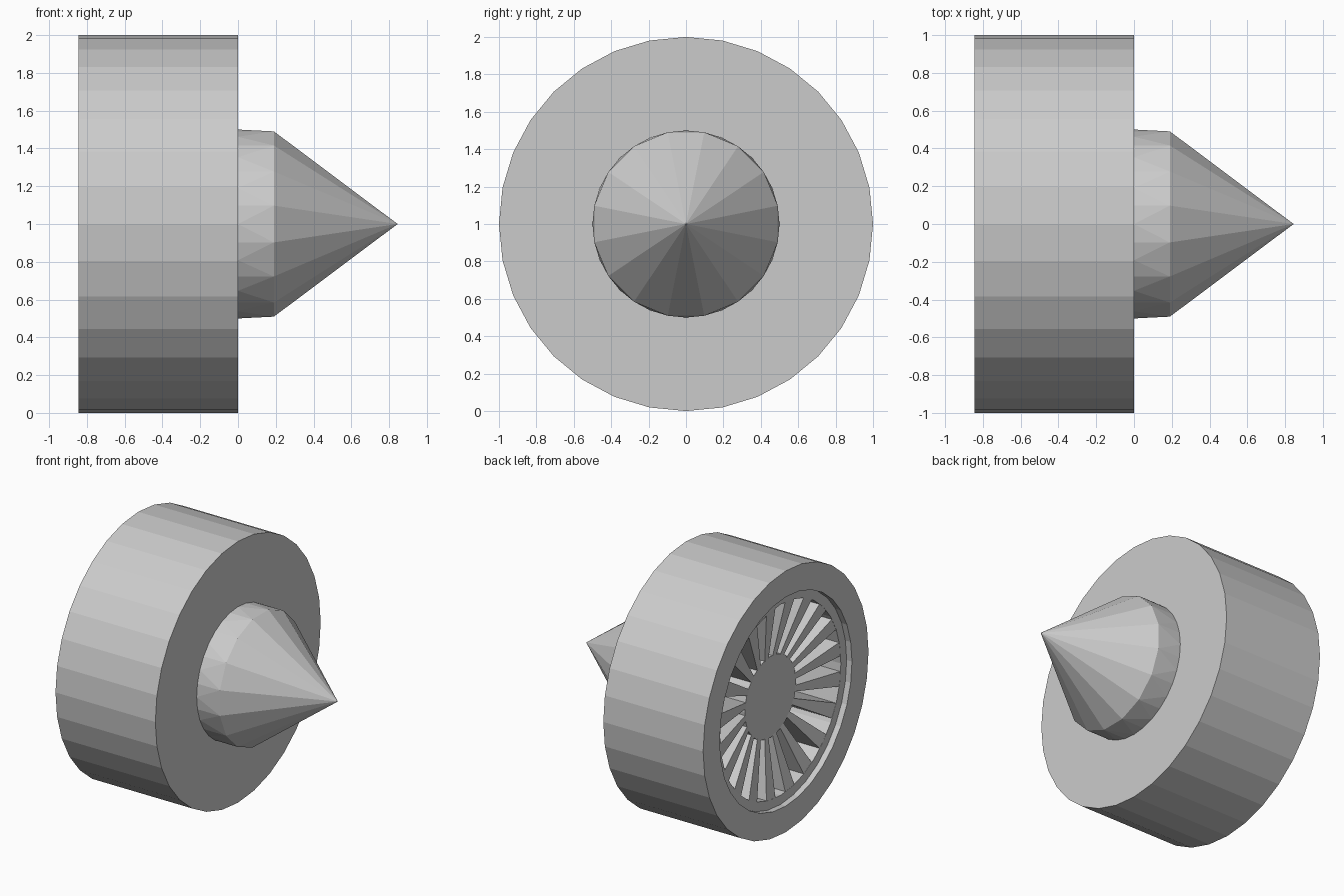
import bpy, bmesh
from math import sin, cos, pi

cube = bpy.data.objects.get("Cube")
if cube:
    bpy.data.objects.remove(cube)

BACK = -0.845          # open side of the casing
BLADES = 20
FLOOR = BACK + 0.4     # bottom of the slots between blades

grey = bpy.data.materials.new("light_grey")
grey.use_nodes = True
grey.diffuse_color = (0.6, 0.6, 0.6, 1)
grey.node_tree.nodes["Principled BSDF"].inputs["Base Color"].default_value = (0.6, 0.6, 0.6, 1)


def point(x, r, a):
    """Point at angle a around the x axis, measured from the top."""
    return (x, r * sin(a), 1 + r * cos(a))


def finish(bm, name):
    bmesh.ops.recalc_face_normals(bm, faces=bm.faces)
    mesh = bpy.data.meshes.new(name)
    bm.to_mesh(mesh)
    bm.free()
    mesh.materials.append(grey)
    obj = bpy.data.objects.new(name, mesh)
    bpy.context.collection.objects.link(obj)
    return obj


def ring(bm, x, r, sides, turn=0.0):
    return [bm.verts.new(point(x, r, 2 * pi * (i + turn) / sides)) for i in range(sides)]


def turned(name, profile, sides):
    """Closed solid turned around the x axis from (x, radius) pairs."""
    bm = bmesh.new()
    rings = [ring(bm, x, r, sides) for x, r in profile]
    for a, b in zip(rings, rings[1:]):
        for i in range(sides):
            j = (i + 1) % sides
            bm.faces.new((a[i], a[j], b[j], b[i]))
    bm.faces.new(rings[0])
    bm.faces.new(rings[-1])
    return finish(bm, name)


# Casing with a stepped recess on its open side
LIP = BACK + 0.045
turned("casing", [(0, 1), (BACK, 1), (BACK, 0.8), (LIP, 0.8),
                  (LIP, 0.73), (FLOOR, 0.73)], 32)

# Sunken hub disc
HUB = BACK + 0.13
turned("fan_hub", [(FLOOR, 0.31), (HUB, 0.31)], 32)

# Tapered blades sloping from the lip down to the hub
bm = bmesh.new()
half = pi / BLADES * 0.48
for k in range(BLADES):
    mid = 2 * pi * (k + 0.5) / BLADES
    front, rear = [], []
    for r, x, s in ((0.3, HUB, -1), (0.735, LIP, -1), (0.735, LIP, 1), (0.3, HUB, 1)):
        a = mid + s * half
        front.append(bm.verts.new(point(x, r, a)))
        rear.append(bm.verts.new(point(FLOOR + 0.01, r, a)))
    bm.faces.new(front)
    bm.faces.new(rear)
    for i in range(4):
        j = (i + 1) % 4
        bm.faces.new((front[i], front[j], rear[j], rear[i]))
finish(bm, "fan_blades")

# Nose: a collar going from 32 to 16 sides, then a pointed cone
bm = bmesh.new()
base = ring(bm, 0, 0.5, 32)
shoulder = ring(bm, 0.19, 0.5, 16, 0.5)
tip = bm.verts.new((0.845, 0, 1))
bm.faces.new(base)
for i in range(16):
    j = (i + 1) % 16
    a, b, c = base[2 * i], base[2 * i + 1], base[(2 * i + 2) % 32]
    bm.faces.new((a, b, shoulder[i]))
    bm.faces.new((b, c, shoulder[i]))
    bm.faces.new((c, shoulder[j], shoulder[i]))
    bm.faces.new((shoulder[i], shoulder[j], tip))
finish(bm, "nose_cone")
